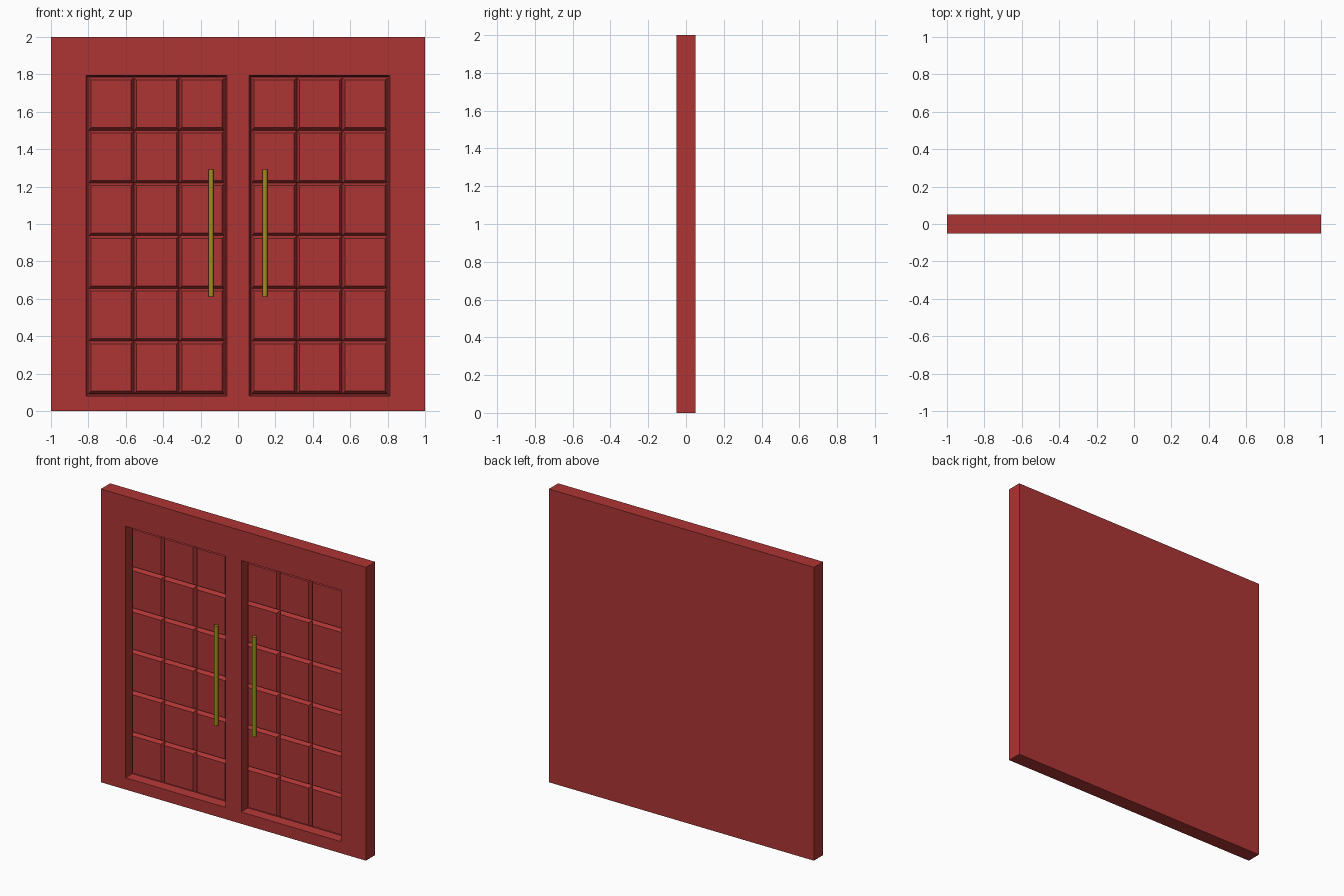
import bpy, bmesh

if "Cube" in bpy.data.objects:
    bpy.data.objects.remove(bpy.data.objects["Cube"])

FRONT, BACK = -0.05, 0.05
WALL_IN, WALL_DEPTH = 0.012, 0.06      # sloped recess wall
BEVEL, RAISE = 0.02, 0.025             # raised panel border
X0, X1, Z0, Z1 = 0.06, 0.812, 0.08, 1.795   # recess outline, right leaf


def material(name, color):
    m = bpy.data.materials.new(name)
    m.diffuse_color = color
    m.use_nodes = True
    m.node_tree.nodes["Principled BSDF"].inputs["Base Color"].default_value = m.diffuse_color
    return m


red = material("red_paint", (0.42, 0.035, 0.035, 1))
brass = material("brass", (0.36, 0.27, 0.01, 1))


def finish(bm, name, mat):
    me = bpy.data.meshes.new(name)
    bm.normal_update()
    bm.to_mesh(me)
    bm.free()
    me.materials.append(mat)
    ob = bpy.data.objects.new(name, me)
    bpy.context.collection.objects.link(ob)
    return ob


def front_grid(bm, xs, zs, y):
    """Grid of quads facing -y."""
    v = [[bm.verts.new((x, y, z)) for x in xs] for z in zs]
    return {(i, j): bm.faces.new((v[j][i], v[j][i + 1], v[j + 1][i + 1], v[j + 1][i]))
            for j in range(len(zs) - 1) for i in range(len(xs) - 1)}


def steps(a, b, n):
    return [a + (b - a) * k / n for k in range(n + 1)]


# Slab with two recesses
bm = bmesh.new()
cells = front_grid(bm, [-1, -X1, -X0, X0, X1, 1], [0, Z0, Z1, 2], FRONT)
border = [e for e in bm.edges if e.is_boundary]
recesses = [cells[1, 1], cells[3, 1]]
ext = bmesh.ops.extrude_edge_only(bm, edges=border)["geom"]
rim_verts = [g for g in ext if isinstance(g, bmesh.types.BMVert)]
for v in rim_verts:
    v.co.y = BACK
bmesh.ops.holes_fill(bm, edges=[e for e in bm.edges if e.is_boundary], sides=0)
bmesh.ops.recalc_face_normals(bm, faces=bm.faces)
bmesh.ops.inset_individual(bm, faces=recesses, thickness=WALL_IN, depth=-WALL_DEPTH)
bmesh.ops.delete(bm, geom=recesses, context="FACES_ONLY")
finish(bm, "door_slab", red)

for side, label in ((-1, "left"), (1, "right")):
    # Raised panels filling the recess, 3 by 6
    bm = bmesh.new()
    xs = sorted(side * x for x in steps(X0 + WALL_IN, X1 - WALL_IN, 3))
    zs = steps(Z0 + WALL_IN, Z1 - WALL_IN, 6)
    front_grid(bm, xs, zs, FRONT + WALL_DEPTH)
    bm.normal_update()
    bmesh.ops.inset_individual(bm, faces=bm.faces[:], thickness=BEVEL, depth=RAISE)
    finish(bm, label + "_panels", red)

    # Pull handle
    bpy.ops.mesh.primitive_cylinder_add(vertices=12, radius=0.014, depth=0.68,
                                        location=(side * 0.144, -0.03, 0.952))
    handle = bpy.context.object
    handle.name = label + "_handle"
    handle.data.materials.append(brass)
    bpy.ops.object.shade_smooth_by_angle()
